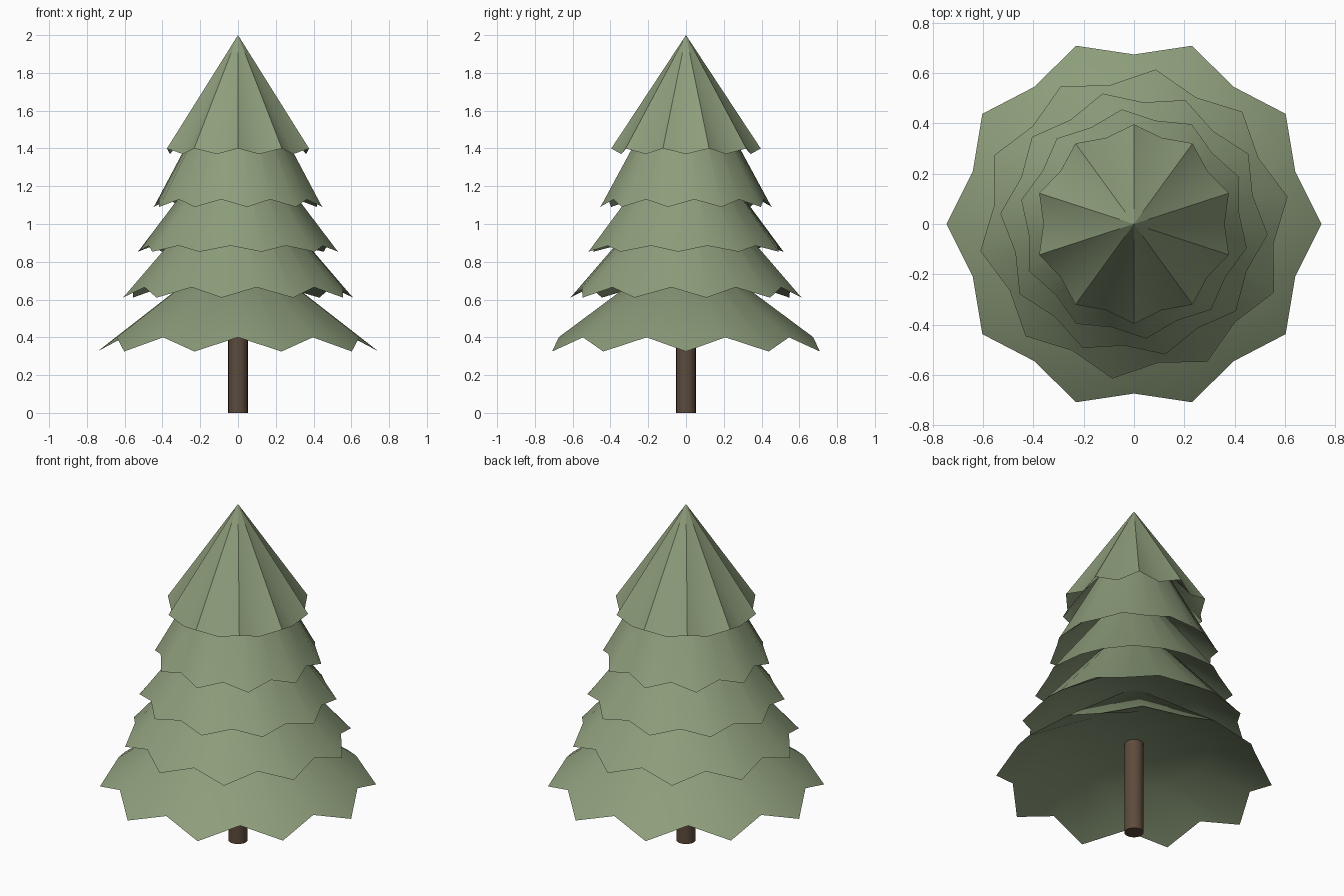
import bpy, bmesh
from math import sin, cos, pi, radians

if "Cube" in bpy.data.objects:
    bpy.data.objects.remove(bpy.data.objects["Cube"])


def material(name, color):
    m = bpy.data.materials.new(name)
    m.diffuse_color = (*color, 1)
    m.use_nodes = True
    m.node_tree.nodes["Principled BSDF"].inputs["Base Color"].default_value = m.diffuse_color
    return m


green = material("needles", (0.27, 0.34, 0.20))
brown = material("bark", (0.11, 0.07, 0.045))
POINTS = 10


def finish(bm, name, mat, angle):
    bmesh.ops.recalc_face_normals(bm, faces=bm.faces)
    me = bpy.data.meshes.new(name)
    bm.to_mesh(me)
    bm.free()
    ob = bpy.data.objects.new(name, me)
    bpy.context.collection.objects.link(ob)
    me.materials.append(mat)
    bpy.ops.object.select_all(action='DESELECT')
    ob.select_set(True)
    bpy.context.view_layer.objects.active = ob
    bpy.ops.object.shade_smooth_by_angle(angle=radians(angle))
    return ob


def tier(name, turn, tip, valley, top):
    """Star-edged skirt: tip, valley and top are (radius, height)."""
    bm = bmesh.new()

    def ring(a, b):
        out = []
        for i in range(2 * POINTS):
            r, z = (a, b)[i % 2]
            t = radians(turn) + i * pi / POINTS
            out.append(bm.verts.new((r * cos(t), r * sin(t), z)))
        return out

    def shrink(p, k, dz):
        return (p[0] * k, p[1] + dz)

    under = min(tip[1], valley[1]) + 0.19
    rings = [ring(shrink(tip, 0.985, 0.008), shrink(valley, 0.985, 0.008)),
             ring(tip, valley),
             ring((tip[0] * 0.55, under), (tip[0] * 0.55, under))]
    for lo, hi in zip(rings, rings[1:]):
        for i in range(2 * POINTS):
            j = (i + 1) % (2 * POINTS)
            bm.faces.new((lo[i], lo[j], hi[j], hi[i]))

    def fan(loop, z):
        c = bm.verts.new((0, 0, z))
        for i in range(2 * POINTS):
            bm.faces.new((loop[i], loop[(i + 1) % (2 * POINTS)], c))

    # hollow underside
    fan(rings[-1], under + 0.04)
    # upper slope, ending in a small disc or a point
    if top[0]:
        cap = ring(top, top)
        for i in range(2 * POINTS):
            j = (i + 1) % (2 * POINTS)
            bm.faces.new((rings[0][i], rings[0][j], cap[j], cap[i]))
        bm.faces.new(cap)
    else:
        fan(rings[0], top[1])
    finish(bm, name, green, 40)


# Five skirts of branches, bottom to top
tier("branch_tier_1", 0, (0.745, 0.325), (0.674, 0.40), (0.07, 0.85))
tier("branch_tier_2", 10, (0.62, 0.61), (0.56, 0.665), (0.07, 1.24))
tier("branch_tier_3", -4.5, (0.533, 0.853), (0.485, 0.885), (0.07, 1.46))
tier("branch_tier_4", -12, (0.458, 1.09), (0.42, 1.13), (0.07, 1.80))
tier("branch_tier_5", 18, (0.396, 1.40), (0.36, 1.37), (0, 2.0))

# Trunk
bm = bmesh.new()
bmesh.ops.create_cone(bm, cap_ends=True, segments=20, radius1=0.052, radius2=0.052, depth=0.6)
bmesh.ops.translate(bm, verts=bm.verts, vec=(0, 0, 0.3))
finish(bm, "trunk", brown, 40)
